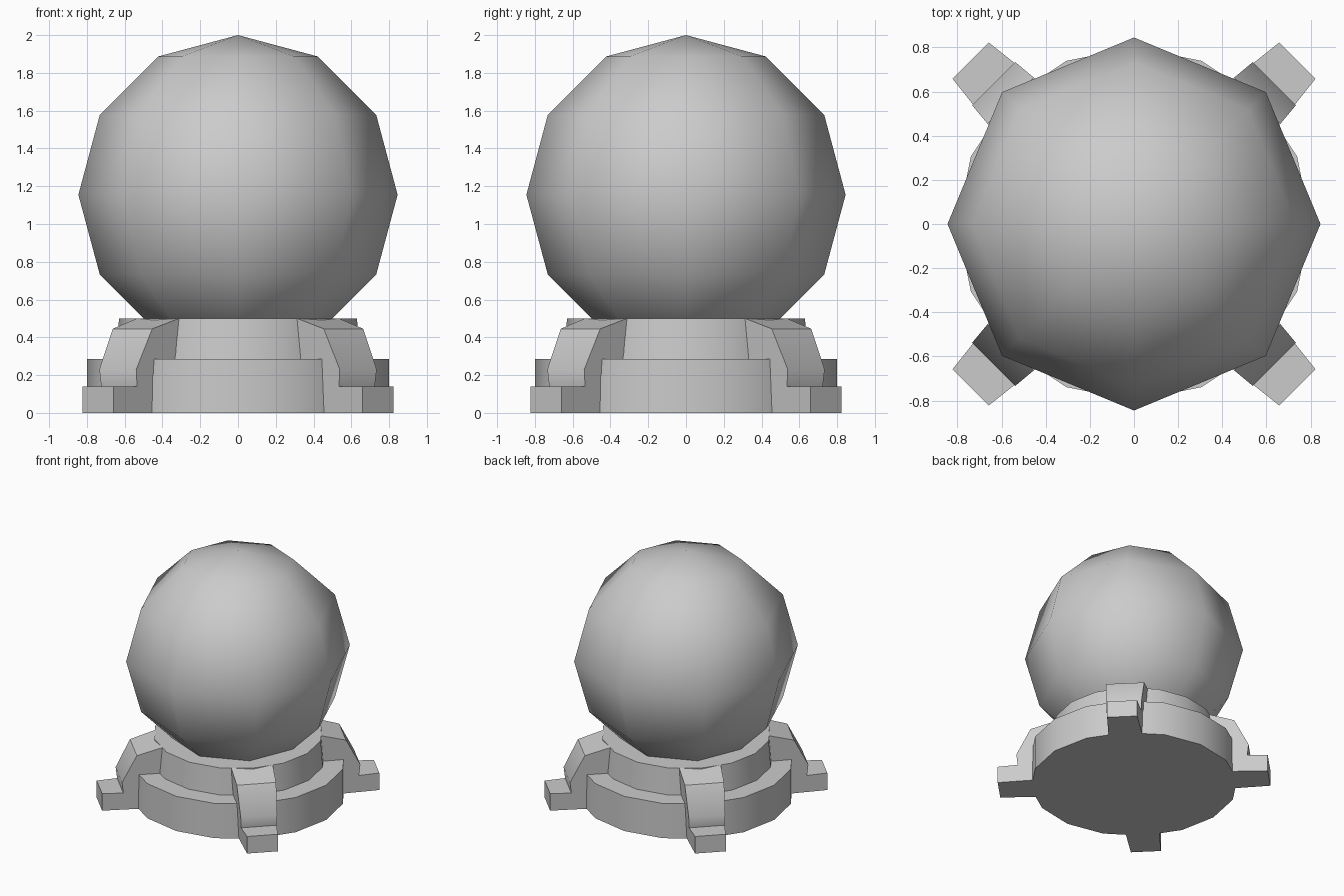
import bpy, bmesh
from math import sin, cos, pi, radians

if "Cube" in bpy.data.objects:
    bpy.data.objects.remove(bpy.data.objects["Cube"])


def finish(name, bm, angle):
    bmesh.ops.recalc_face_normals(bm, faces=bm.faces)
    mesh = bpy.data.meshes.new(name)
    bm.to_mesh(mesh)
    bm.free()
    ob = bpy.data.objects.new(name, mesh)
    bpy.context.collection.objects.link(ob)
    bpy.ops.object.select_all(action='DESELECT')
    ob.select_set(True)
    bpy.context.view_layer.objects.active = ob
    bpy.ops.object.shade_smooth_by_angle(angle=radians(angle))
    return ob


def lathe(name, profile, sides, angle=30):
    bm = bmesh.new()
    rings = [[bm.verts.new((r * cos(2 * pi * i / sides), r * sin(2 * pi * i / sides), z))
              for i in range(sides)] for r, z in profile]
    for a, b in zip(rings, rings[1:]):
        for i in range(sides):
            j = (i + 1) % sides
            bm.faces.new((a[i], a[j], b[j], b[i]))
    bm.faces.new(rings[0])
    bm.faces.new(rings[-1])
    return finish(name, bm, angle)


def bracket(name, points, turn):
    """Side profile (radius, height, half width), swept across its width."""
    bm = bmesh.new()
    c, s = cos(turn), sin(turn)
    left, right = [[bm.verts.new((r * c - k * w * s, r * s + k * w * c, z))
                    for r, z, w in points] for k in (-1, 1)]
    n = len(points)
    for i in range(n):
        j = (i + 1) % n
        bm.faces.new((left[i], left[j], right[j], right[i]))
    bm.faces.new(left)
    bm.faces.new(right)
    return finish(name, bm, 38)


# Stepped round base
lathe("base", [(0.80, 0), (0.80, 0.285), (0.645, 0.285), (0.63, 0.50)], 16)

# Four diagonal brackets, each ending in a flat foot
bracket_profile = [(0.55, 0, 0.14), (0.78, 0, 0.13), (1.047, 0, 0.116),
                   (1.047, 0.14, 0.116), (0.89, 0.14, 0.134), (0.90, 0.23, 0.138),
                   (0.79, 0.445, 0.148), (0.60, 0.50, 0.157), (0.55, 0.35, 0.15)]
for i in range(4):
    bracket(f"bracket_{i + 1}", bracket_profile, pi / 4 + i * pi / 2)

# Low-poly smooth ball resting in the base
bm = bmesh.new()
bmesh.ops.create_uvsphere(bm, u_segments=8, v_segments=6, radius=0.845)
bmesh.ops.translate(bm, verts=bm.verts, vec=(0, 0, 1.155))
finish("ball", bm, 80)
